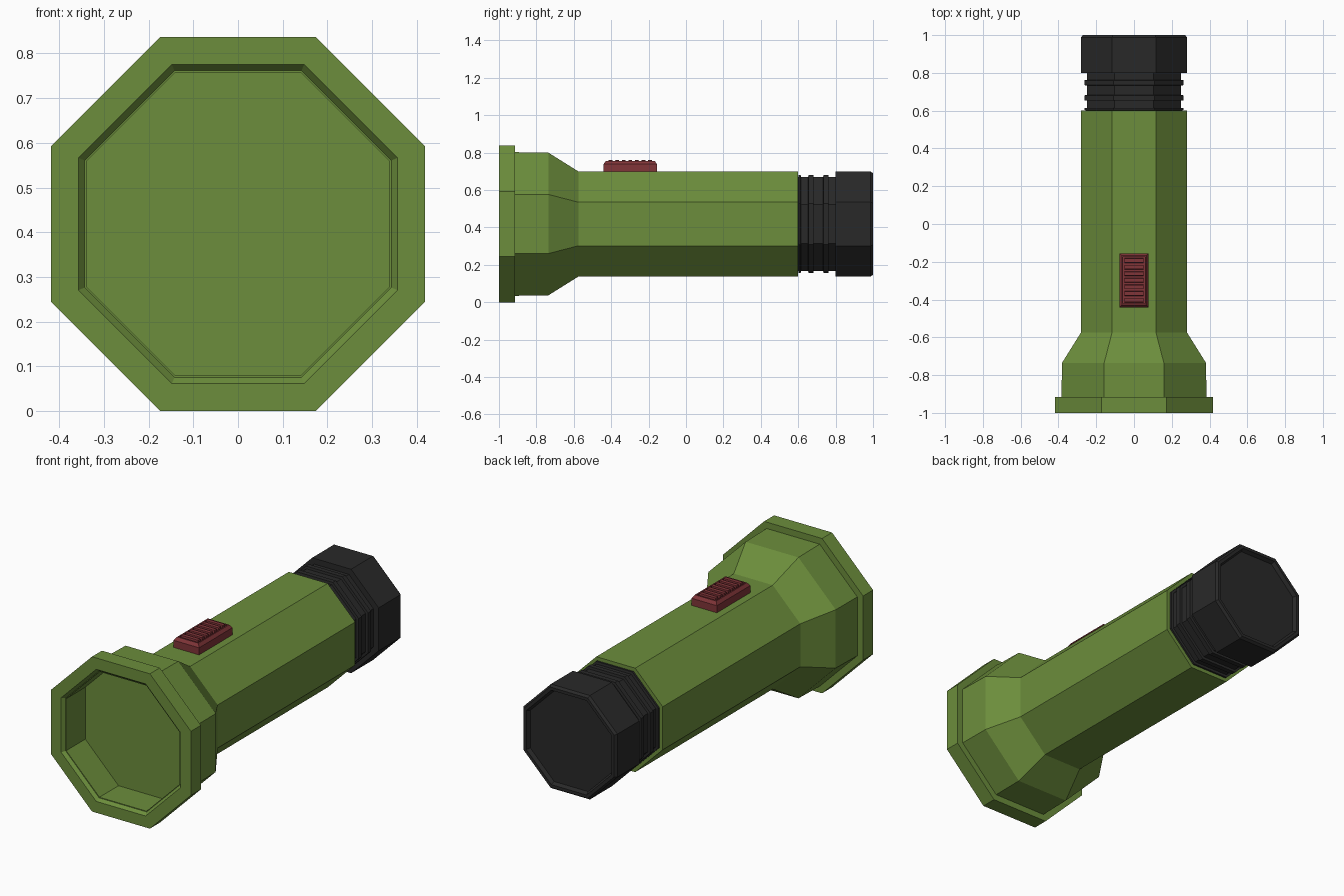
import bpy, bmesh, math

if "Cube" in bpy.data.objects:
    bpy.data.objects.remove(bpy.data.objects["Cube"])

CZ = 0.4185  # height of the flashlight axis
SIDES = 8


def material(name, rgb):
    m = bpy.data.materials.new(name)
    m.diffuse_color = (*rgb, 1)
    m.use_nodes = True
    m.node_tree.nodes["Principled BSDF"].inputs["Base Color"].default_value = m.diffuse_color
    return m


green = material("green_plastic", (0.15, 0.27, 0.045))
black = material("black_rubber", (0.022, 0.022, 0.022))
red = material("red_plastic", (0.22, 0.035, 0.04))


def finish(bm, name, mat):
    bmesh.ops.recalc_face_normals(bm, faces=bm.faces)
    me = bpy.data.meshes.new(name)
    bm.to_mesh(me)
    bm.free()
    me.materials.append(mat)
    ob = bpy.data.objects.new(name, me)
    bpy.context.collection.objects.link(ob)
    return ob


def octagon_lathe(name, profile, mat):
    """Sweep (y, apothem) points around the long axis, capping both ends."""
    bm = bmesh.new()
    rings = []
    for y, apothem in profile:
        r = apothem / math.cos(math.pi / SIDES)
        angles = [2 * math.pi * (i + 0.5) / SIDES for i in range(SIDES)]
        rings.append([bm.verts.new((r * math.cos(a), y, CZ + r * math.sin(a))) for a in angles])
    for a, b in zip(rings, rings[1:]):
        for i in range(SIDES):
            j = (i + 1) % SIDES
            bm.faces.new((a[i], a[j], b[j], b[i]))
    bm.faces.new(rings[0])
    bm.faces.new(rings[-1])
    return finish(bm, name, mat)


def stacked_rects(name, levels, y, mat):
    """Block from rectangles (half width, half length, z), capped."""
    bm = bmesh.new()
    rings = [[bm.verts.new((sx * w, y + sy * l, z))
              for sx, sy in ((-1, -1), (1, -1), (1, 1), (-1, 1))] for w, l, z in levels]
    for a, b in zip(rings, rings[1:]):
        for i in range(4):
            j = (i + 1) % 4
            bm.faces.new((a[i], a[j], b[j], b[i]))
    bm.faces.new(rings[0])
    bm.faces.new(rings[-1])
    return finish(bm, name, mat)


# Body: recessed lens, bezel, flared head and barrel
octagon_lathe("body", [
    (-0.82, 0.339), (-0.983, 0.339), (-0.983, 0.343), (-1.0, 0.357),
    (-1.0, 0.4185), (-0.915, 0.4185), (-0.915, 0.384),
    (-0.735, 0.381), (-0.575, 0.281), (0.6, 0.281)], green)

# Ribbed neck
neck = [(0.59, 0.25)]
for y0, y1 in ((0.601, 0.615), (0.653, 0.683), (0.733, 0.763)):
    neck += [(y0, 0.25), (y0 + 0.002, 0.263), (y1 - 0.002, 0.263), (y1, 0.25)]
neck.append((0.81, 0.25))
octagon_lathe("ribbed_neck", neck, black)

# Tail cap with chamfer and shallow recess
octagon_lathe("tail_cap", [
    (0.8, 0.24), (0.8, 0.281), (0.987, 0.281), (1.0, 0.271),
    (1.0, 0.255), (0.98, 0.245)], black)

# Switch with chamfered frame, sunken panel and grip ribs
SY = -0.298
stacked_rects("switch", [
    (0.076, 0.143, 0.69), (0.076, 0.143, 0.738), (0.064, 0.131, 0.755),
    (0.057, 0.124, 0.755), (0.057, 0.124, 0.742)], SY, red)
for i in range(7):
    stacked_rects(f"switch_rib_{i + 1}", [
        (0.05, 0.013, 0.735), (0.05, 0.010, 0.761)], SY + (i - 3) * 0.035, red)
